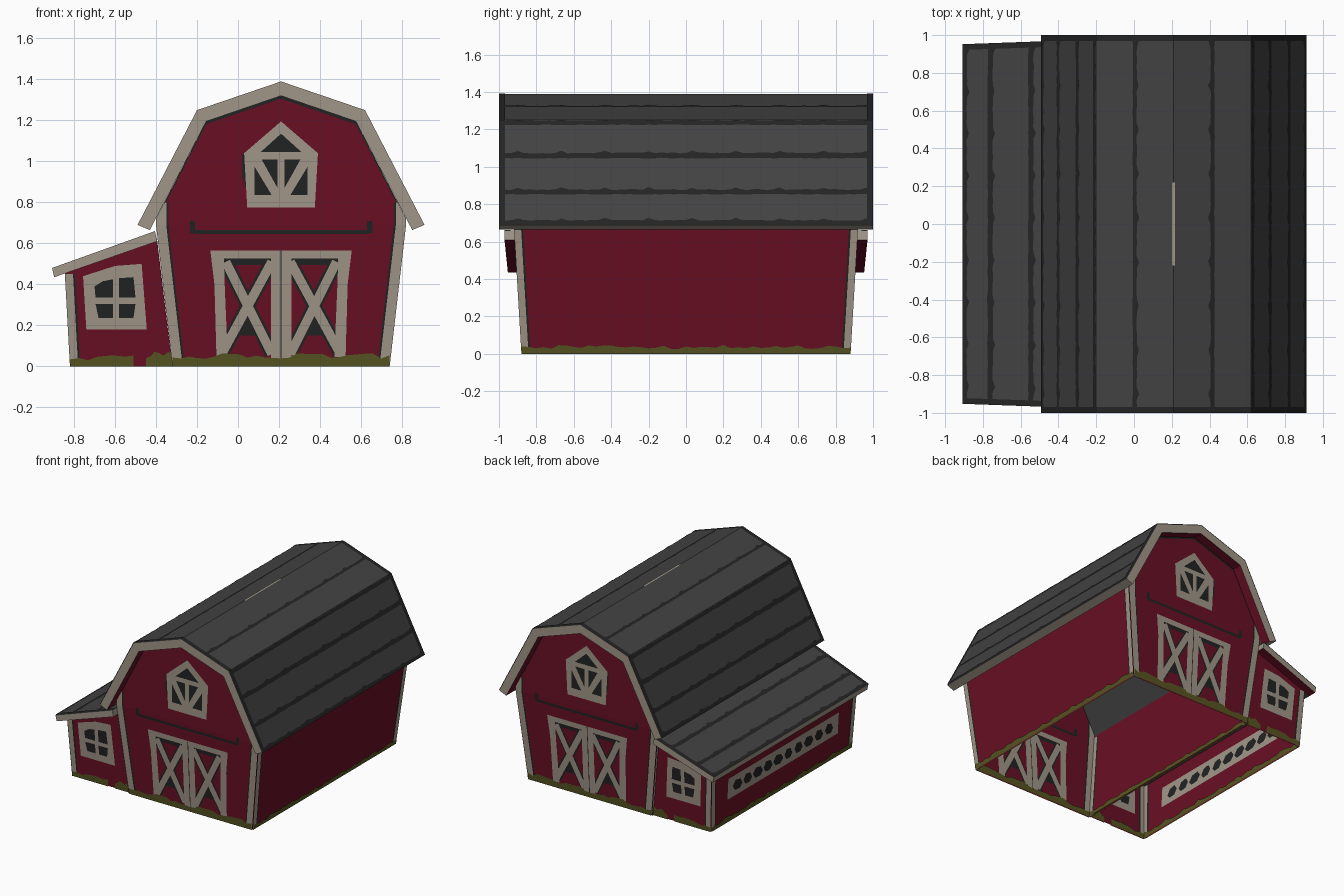
import bpy, bmesh, random
from mathutils import Vector

if "Cube" in bpy.data.objects:
    bpy.data.objects.remove(bpy.data.objects["Cube"])
random.seed(4)

def material(name, r, g, b):
    m = bpy.data.materials.new(name)
    lin = [((c / 255 + 0.055) / 1.055) ** 2.4 for c in (r, g, b)]
    m.diffuse_color = (*lin, 1)
    m.use_nodes = True
    m.node_tree.nodes["Principled BSDF"].inputs["Base Color"].default_value = m.diffuse_color
    return m

RED = material("barn red", 105, 15, 36)
TRIM = material("weathered trim", 160, 150, 136)
GREY = material("roof grey", 66, 66, 66)
SEAM = material("roof seam", 36, 36, 36)
DARK = material("dark opening", 33, 34, 34)
MOSS = material("moss", 86, 84, 33)

def finish(name, bm, mats):
    me = bpy.data.meshes.new(name)
    bm.to_mesh(me)
    bm.free()
    for m in mats:
        me.materials.append(m)
    bpy.context.collection.objects.link(bpy.data.objects.new(name, me))

def panel(name, mat, walls, polys, k=0.0, inside=True):
    """Flat (u, z) polygons laid on each wall map; raised by k, shown inside too."""
    bm = bmesh.new()
    for wall in walls:
        for s in ((1, -1) if k and inside else (1,)):
            for poly in polys:
                f = bm.faces.new([bm.verts.new(wall(u, z, s * k)) for u, z in poly])
                f.normal_update()
                out = (wall(*poly[0], 1) - wall(*poly[0], 0)) * s
                if f.normal.dot(out) < 0:
                    f.normal_flip()
    finish(name, bm, [mat])

def bar(p, q, w):
    p, q = Vector(p), Vector(q)
    d = (q - p).normalized()
    n = Vector((-d.y, d.x)) * w / 2
    return [tuple(v) for v in (p - n, q - n, q + n, p + n)]

def box(u0, u1, z0, z1):
    return [(u0, z0), (u1, z0), (u1, z1), (u0, z1)]

CX = 0.21
def both(polys):  # mirror about the barn's centre line
    return polys + [[(2 * CX - u, z) for u, z in p] for p in polys]

# Wall surfaces: leaning planes
def fy(z): return 0.88 + 0.06 * min(z, 0.69)
def ly(z): return 0.865 + 0.06 * z
def half(z): return 0.53 + 0.08 * z / 0.69
def lx(z): return -0.82 - 0.055 * z
gables = [lambda u, z, k, s=s: Vector((u, s * (fy(z) + k), z)) for s in (-1, 1)]
lean_ends = [lambda u, z, k, s=s: Vector((u, s * (ly(z) + k), z)) for s in (-1, 1)]
sides = [lambda u, z, k, s=s: Vector((CX + s * (half(z) + k), u, z)) for s in (-1, 1)]
lean_side = [lambda u, z, k: Vector((lx(z) - k, u, z))]

# Walls
top = [(-0.40, 0.72), (-0.155, 1.195), (CX, 1.32), (0.575, 1.195), (0.82, 0.72)]
panel("gable_walls", RED, gables, [
    [(-0.32, 0), (0.74, 0), (0.82, 0.69), (-0.40, 0.69)],
    [(-0.40, 0.69), (0.82, 0.69)] + top[::-1]])
panel("side_walls", RED, sides, [[(-fy(0), 0), (fy(0), 0), (fy(1), 0.72), (-fy(1), 0.72)]])
panel("lean_to_end_walls", RED, lean_ends,
      [[(-0.82, 0), (-0.32, 0), (-0.395, 0.62), (lx(0.455), 0.455)]])
panel("lean_to_side_wall", RED, lean_side,
      [[(-ly(0), 0), (ly(0), 0), (ly(0.455), 0.455), (-ly(0.455), 0.455)]])
panel("gable_shadow_line", DARK, gables,
      [[a, b, (b[0], b[1] - 0.014), (a[0], a[1] - 0.014)] for a, b in zip(top, top[1:])], 0.003)

# Corner boards with a dark inner edge
def corner(edge, z1, w, s):
    return [(s * edge(0), 0), (s * edge(z1), z1), (s * (edge(z1) - w), z1), (s * (edge(0) - w), 0)]
def gable_corner(w):
    return both([[(CX + u, z) for u, z in corner(half, 0.69, w, 1)],
                 [(0.82, 0.69), (0.82, 0.72), (0.778, 0.80), (0.82 - w, 0.80), (0.82 - w, 0.69)]])
for nm, mat, e, k in (("edge", DARK, 0.010, 0.003), ("board", TRIM, 0, 0.005)):
    panel("gable_corner_" + nm, mat, gables, gable_corner(0.05 + e), k)
    panel("side_corner_" + nm, mat, sides, [corner(fy, 0.70, 0.038 + e, s) for s in (-1, 1)], k)
    panel("lean_to_side_corner_" + nm, mat, lean_side,
          [corner(ly, 0.45, 0.04 + e, s) for s in (-1, 1)], k)
    panel("lean_to_end_corner_" + nm, mat, lean_ends,
          [corner(lambda z: -lx(z), 0.45, 0.04 + e, -1)], k)

# Mossy base
def moss(a, b, h):
    n = max(6, int((b - a) / 0.04))
    pts = [(a + (b - a) * i / n, h * random.uniform(0.65, 1.2)) for i in range(n + 1)]
    return [[(p[0], 0), (q[0], 0), q, p] for p, q in zip(pts, pts[1:])]
panel("gable_moss", MOSS, gables, moss(-0.32, 0.74, 0.055), 0.007)
panel("side_moss", MOSS, sides, moss(-0.88, 0.88, 0.04), 0.007)
panel("lean_to_end_moss", MOSS, lean_ends, moss(-0.82, -0.51, 0.045) + moss(-0.45, -0.32, 0.06), 0.007)
panel("lean_to_side_moss", MOSS, lean_side, moss(-0.86, 0.86, 0.045), 0.007)

# Double doors with crossed braces, and the sliding rail
cross = [((-0.06, 0.51), (0.165, 0.06)), ((-0.08, 0.06), (0.165, 0.51))]
panel("door_gaps", DARK, gables, both(
    [bar(p, q, 0.068) for p, q in cross] +
    [box(-0.08, 0.17, 0.495, 0.53), [(0.05, 0.28), (-0.03, 0.15), (0.13, 0.15)]]), 0.003)
panel("door_frames", TRIM, gables, both(
    [bar(p, q, 0.045) for p, q in cross] +
    [[(-0.135, 0.565), (-0.07, 0.565), (-0.065, 0.4), (-0.05, 0.045), (-0.105, 0.045), (-0.115, 0.4)],
     box(-0.13, 0.207, 0.525, 0.565), box(0.16, 0.207, 0.03, 0.54)]), 0.005)
panel("door_seam", DARK, gables, [box(0.207, 0.213, 0.04, 0.565)], 0.004)
panel("door_rail", DARK, gables, both([box(-0.22, CX, 0.645, 0.665), box(-0.235, -0.21, 0.65, 0.71)]), 0.003)

# Loft window
panel("loft_window_frame", TRIM, gables,
      [[(0.045, 0.775), (0.375, 0.775), (0.39, 1.04), (CX, 1.195), (0.03, 1.04)]], 0.003)
panel("loft_window_shadow", DARK, gables,
      [[(0.02, 0.93), (0.04, 0.86), (0.04, 1.05), (0.02, 1.03)]], 0.002)
panel("loft_window_panes", DARK, gables, both([
    [(0.11, 1.045), (CX, 1.045), (CX, 1.135)],
    [(0.08, 0.835), (0.165, 0.835), (0.08, 0.975)],
    [(0.115, 1.01), (0.193, 1.01), (0.193, 0.87)]]), 0.005)

# Lean-to end windows
panel("lean_to_window_frame", TRIM, lean_ends,
      [[(-0.74, 0.18), (-0.445, 0.18), (-0.47, 0.50), (-0.60, 0.49), (-0.756, 0.44)]], 0.003)
panel("lean_to_window_panes", DARK, lean_ends, [
    [(-0.68, 0.235), (-0.61, 0.235), (-0.61, 0.305), (-0.695, 0.305)],
    [(-0.58, 0.235), (-0.51, 0.235), (-0.50, 0.305), (-0.58, 0.305)],
    [(-0.695, 0.335), (-0.61, 0.335), (-0.61, 0.425), (-0.66, 0.415), (-0.70, 0.39)],
    [(-0.58, 0.335), (-0.50, 0.335), (-0.51, 0.435), (-0.58, 0.43)]], 0.005)

# Long side window
panel("long_window_frame", TRIM, lean_side, [box(-0.68, 0.68, 0.18, 0.345)], 0.003)
panes = []
for i in range(10):
    c, r = -0.563 + i * 0.125, random.uniform(0.048, 0.062)
    panes.append([(c - r, 0.25), (c - r / 2, 0.22), (c + r / 2, 0.225),
                  (c + r, 0.265), (c + r / 2, 0.305), (c - r / 2, 0.295)])
panel("long_window_panes", DARK, lean_side, panes, 0.005)

# Roof shells: grey top, trim edges, red overhang underside
def roof(name, outer, inner, yhalf, wall_y):
    bm = bmesh.new()
    ts = (-1, -wall_y, wall_y, 1)
    def ring(pts):
        return [[bm.verts.new((x, t * yhalf(x), z)) for t in ts] for x, z in pts]
    o, n = ring(outer), ring(inner)
    def face(vs, m):
        bm.faces.new(vs).material_index = m
    for i in range(len(outer) - 1):
        for j in range(3):
            face([o[i][j], o[i + 1][j], o[i + 1][j + 1], o[i][j + 1]], 0)
            face([n[i][j], n[i][j + 1], n[i + 1][j + 1], n[i + 1][j]], 0 if j == 1 else 2)
        for j in (0, 3):
            face([o[i][j], o[i + 1][j], n[i + 1][j], n[i][j]], 1)
    for i in (0, -1):
        for j in range(3):
            face([o[i][j], o[i][j + 1], n[i][j + 1], n[i][j]], 1)
    bmesh.ops.recalc_face_normals(bm, faces=bm.faces)
    finish(name, bm, [GREY, TRIM, RED])

def lean_half(x): return 0.952 + 0.018 * (x + 0.907) / 0.5
main_outer = [(-0.49, 0.69), (-0.20, 1.25), (CX, 1.39), (0.62, 1.25), (0.91, 0.69)]
main_inner = [(-0.43, 0.665), (-0.155, 1.195), (CX, 1.32), (0.575, 1.195), (0.85, 0.665)]
lean_outer, lean_inner = [(-0.907, 0.48), (-0.405, 0.66)], [(-0.897, 0.435), (-0.395, 0.61)]
roof("main_roof", main_outer, main_inner, lambda x: 1.0, 0.92)
roof("lean_to_roof", lean_outer, lean_inner, lean_half, 0.93)

# Wavy shingle seams on every slope
def slope(a, b, yhalf):
    a, b = Vector((a[0], 0, a[1])), Vector((b[0], 0, b[1]))
    d = (b - a).normalized()
    n = Vector((-d.z, 0, d.x)) if d.x > 0 else Vector((d.z, 0, -d.x))
    def f(u, t, k):
        p = a + d * t
        return Vector((p.x, u * yhalf(p.x), p.z)) + n * k
    return f, (b - a).length

def seams(name, a, b, yhalf, rows):
    f, length = slope(a, b, yhalf)
    polys = [box(s * 0.968, s, 0, length) for s in (-1, 1)]
    for t, w in rows:
        pts = []
        for i in range(61):
            h = w * random.uniform(0.65, 1.0) + (0.012 if i % 7 == 3 else 0)
            pts.append((-1 + i / 30, max(0, t - w * random.uniform(0.7, 1)), min(length, t + h)))
        polys += [[(p[0], p[1]), (q[0], q[1]), (q[0], q[2]), (p[0], p[2])]
                  for p, q in zip(pts, pts[1:])]
    panel(name, SEAM, [f], polys, 0.003, inside=False)

low = [(0.012, 0.017), (0.197, 0.017), (0.416, 0.019), (0.613, 0.015)]
for tag, p in (("left", main_outer), ("right", main_outer[::-1])):
    seams("lower_roof_seams_" + tag, p[0], p[1], lambda x: 1.0, low)
    seams("upper_roof_seams_" + tag, p[1], p[2], lambda x: 1.0, [(0.217, 0.013)])
seams("lean_to_roof_seams", *lean_outer, lean_half, [(0.012, 0.015), (0.156, 0.017), (0.385, 0.017)])

# Short worn strip on the ridge
panel("ridge_strip", TRIM, [lambda u, v, k: Vector((u, v, 1.39 + k))],
      [box(CX - 0.008, CX + 0.008, -0.22, 0.22)], 0.002, inside=False)
